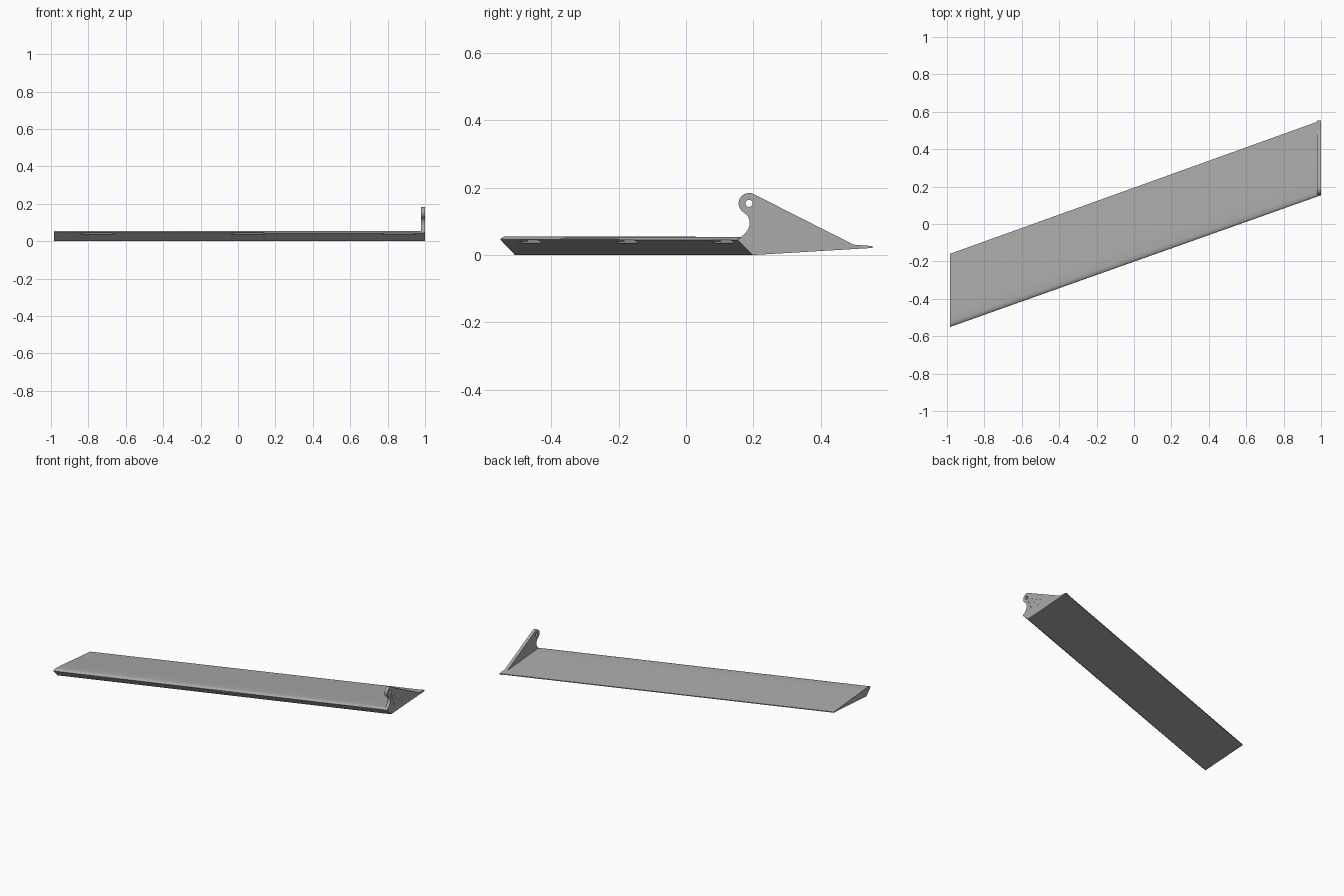
import bpy, bmesh, math
from mathutils import Vector

if "Cube" in bpy.data.objects:
    bpy.data.objects.remove(bpy.data.objects["Cube"])

XL, XR = -0.985, 0.998          # span ends
YL, YR = -0.551, 0.153          # leading edge at each end
SLOPE = (YR - YL) / (XR - XL)

grey = bpy.data.materials.new("panel grey")
grey.diffuse_color = (0.40, 0.40, 0.40, 1)
grey.use_nodes = True
grey.node_tree.nodes["Principled BSDF"].inputs["Base Color"].default_value = grey.diffuse_color


def lead(x):
    return YL + SLOPE * (x - XL)


def loft(name, a, b):
    """Closed solid between two matching outlines."""
    bm = bmesh.new()
    va = [bm.verts.new(p) for p in a]
    vb = [bm.verts.new(p) for p in b]
    n = len(a)
    bm.faces.new(va)
    bm.faces.new(vb[::-1])
    for i in range(n):
        j = (i + 1) % n
        bm.faces.new((va[i], vb[i], vb[j], va[j]))
    bmesh.ops.recalc_face_normals(bm, faces=bm.faces)
    me = bpy.data.meshes.new(name)
    bm.to_mesh(me)
    bm.free()
    me.materials.append(grey)
    ob = bpy.data.objects.new(name, me)
    bpy.context.collection.objects.link(ob)
    return ob


def cut(ob, cutter):
    m = ob.modifiers.new("cut", 'BOOLEAN')
    m.operation = 'DIFFERENCE'
    m.solver = 'EXACT'
    m.object = cutter
    cutter.hide_render = True
    cutter.hide_set(True)


# Wedge section: distance behind the leading edge, height
section = [(0, .046), (.004, .0505), (.013, .0545), (.03, .0555), (.09, .052),
           (.18, .0445), (.29, .035), (.4, .0265), (.4, .021), (.045, 0)]
panel = loft("swept_panel",
             [(XL, YL + .978 * d, z) for d, z in section],
             [(XR, YR + d, z * .97 if z > .04 else z) for d, z in section])

# Three shallow slots along the front face
slot = [(-.09, .040), (-.07, .045), (.07, .045), (.09, .040), (.07, .035), (-.07, .035)]
for i, xc in enumerate((-.75, .055, .86)):
    c = loft(f"slot_cutter_{i}",
             [(xc + u, lead(xc + u) - .02, z) for u, z in slot],
             [(xc + u, lead(xc + u) + .026, z) for u, z in slot])
    cut(panel, c)

# Hinge bracket plate: rounded eye, straight back edge, curved front neck
CY, CZ, R = .187, .153, .031
outline = [(.198, .001), (.553, .021), (.553, .026), (.505, .0265)]
outline += [(CY + R * math.cos(math.radians(a)), CZ + R * math.sin(math.radians(a)))
            for a in range(65, 226, 10)]
outline += [(.183, .116), (.188, .104), (.189, .092), (.185, .078),
            (.177, .066), (.166, .055), (.153, .045)]
bracket = loft("hinge_bracket", [(.978, y, z) for y, z in outline],
               [(.9985, y, z) for y, z in outline])
hole = [(CY + .0105 * math.cos(i * math.tau / 24), CZ + .0105 * math.sin(i * math.tau / 24))
        for i in range(24)]
cut(bracket, loft("hole_cutter", [(.95, y, z) for y, z in hole],
                  [(1.02, y, z) for y, z in hole]))

# Thin ribs fanning out from the eye
for i, end in enumerate(((.238, .047), (.312, .041), (.412, .032))):
    e, c = Vector(end), Vector((CY, CZ))
    d = (e - c).normalized()
    s = c + d * .014
    w = Vector((-d.y, d.x)) * .0016
    q = [s + w, s - w, e - w * .6, e + w * .6]
    loft(f"bracket_rib_{i}", [(.997, *p) for p in q], [(1.0, *p) for p in q])

# Smooth the curved surfaces, keep edges sharp
for ob in (panel, bracket):
    bpy.ops.object.select_all(action='DESELECT')
    ob.select_set(True)
    bpy.context.view_layer.objects.active = ob
    bpy.ops.object.shade_smooth_by_angle(angle=math.radians(25))
